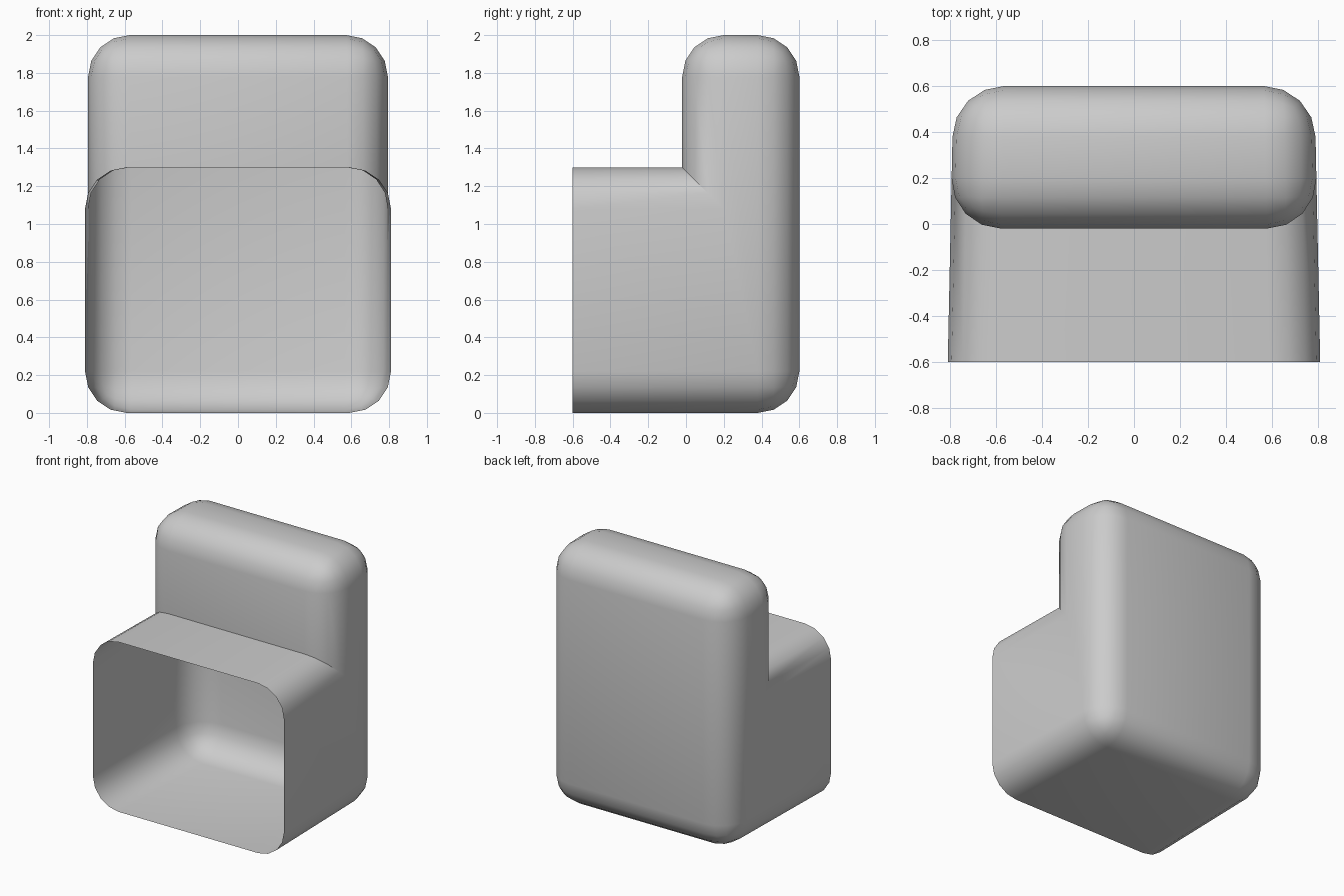
import bpy, bmesh, math

if "Cube" in bpy.data.objects:
    bpy.data.objects.remove(bpy.data.objects["Cube"])

# L-shaped side profile (y, z): low open-fronted body with a tall back
profile = [(-0.6, 0), (0.6, 0), (0.6, 2), (-0.02, 2), (-0.02, 1.3), (-0.6, 1.3)]


def half_width(y):
    # sides taper slightly towards the back
    return 0.81 - 0.025 * (y + 0.6) / 1.2


bm = bmesh.new()
right = [bm.verts.new((half_width(y), y, z)) for y, z in profile]
left = [bm.verts.new((-half_width(y), y, z)) for y, z in profile]
bm.faces.new(right)
bm.faces.new(left[::-1])
n = len(profile)
for i in range(n):
    j = (i + 1) % n
    bm.faces.new((right[i], left[i], left[j], right[j]))
bmesh.ops.recalc_face_normals(bm, faces=bm.faces)

# Round every edge except the front rim and the inner step
def is_front(e):
    return all(v.co.y < -0.59 for v in e.verts)

def is_step(e):
    return all(abs(v.co.y + 0.02) < 0.01 and abs(v.co.z - 1.3) < 0.01 for v in e.verts)

edges = [e for e in bm.edges if not is_front(e) and not is_step(e)]
bmesh.ops.bevel(bm, geom=edges, offset=0.22, offset_type='OFFSET', segments=4,
                profile=0.5, affect='EDGES', clamp_overlap=False)

# Open the front
front = [f for f in bm.faces if all(v.co.y < -0.59 for v in f.verts)]
bmesh.ops.delete(bm, geom=front, context='FACES')

mesh = bpy.data.meshes.new("stepped_shell")
bm.to_mesh(mesh)
bm.free()
shell = bpy.data.objects.new("stepped_shell", mesh)
bpy.context.collection.objects.link(shell)
bpy.context.view_layer.objects.active = shell
shell.select_set(True)
bpy.ops.object.shade_smooth_by_angle(angle=math.radians(35))
